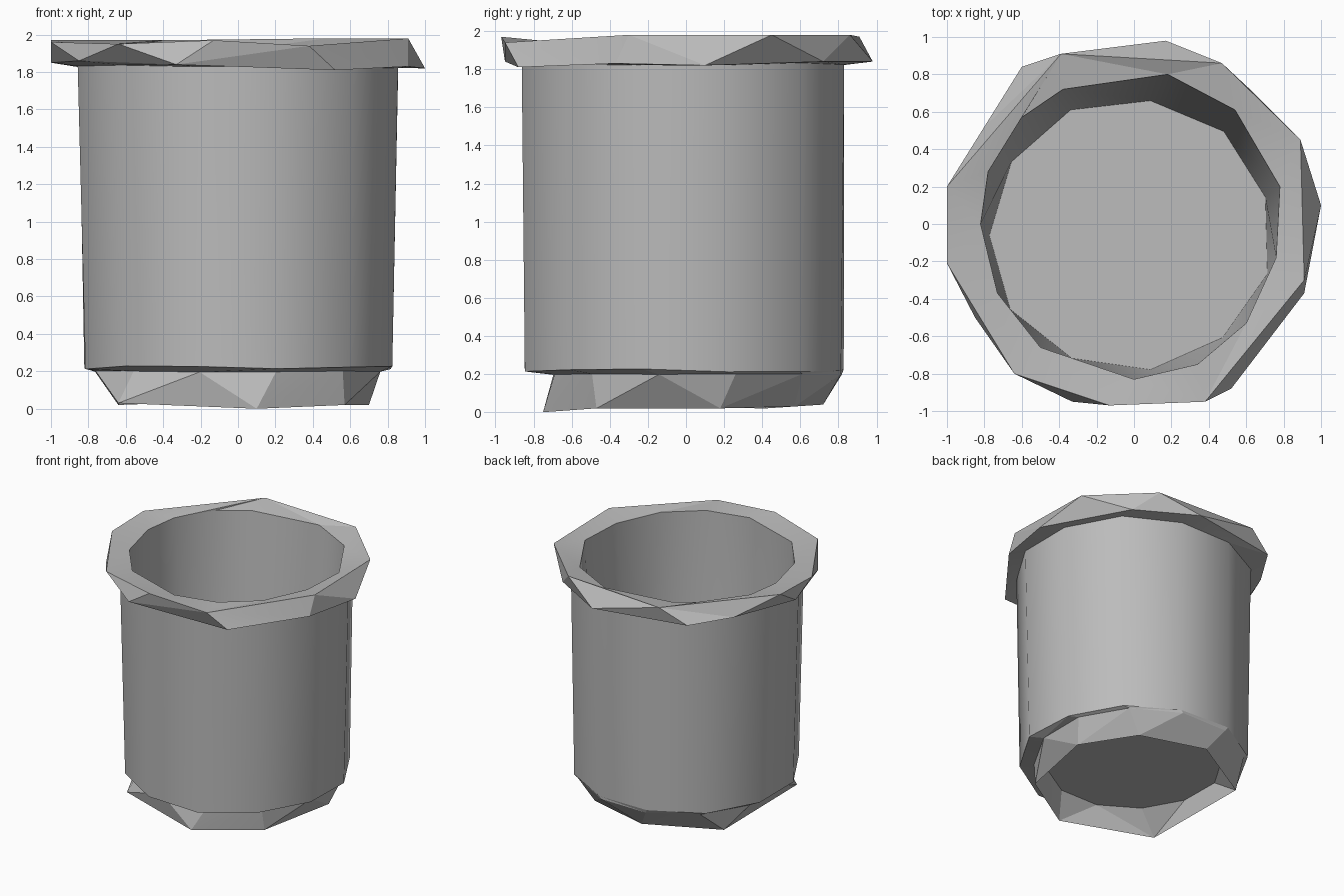
import bpy, bmesh, math, random

random.seed(4)
old = bpy.data.objects.get("Cube")
if old:
    bpy.data.objects.remove(old)

grey = bpy.data.materials.new("plain grey")
grey.use_nodes = True
colour = (0.5, 0.5, 0.5, 1)
grey.diffuse_color = colour
grey.node_tree.nodes["Principled BSDF"].inputs["Base Color"].default_value = colour


def angle(p):
    return math.atan2(p[1], p[0]) % math.tau


def ring(rx, ry, z, cx=0, cy=0, sides=12, wobble=0.01):
    """Slightly uneven round loop of points."""
    pts = []
    for i in range(sides):
        a = math.tau * (i + 0.5) / sides
        r = 1 + random.uniform(-wobble, wobble)
        pts.append((cx + rx * r * math.cos(a), cy + ry * r * math.sin(a),
                    z + random.uniform(-wobble, wobble)))
    return pts


def zip_loops(bm, a, b):
    """Join two loops with triangles, stepping round both by angle."""
    i = j = 0
    na, nb = len(a), len(b)

    def turn(loop, k):
        return angle(loop[k % len(loop)].co) + math.tau * (k // len(loop))

    while i < na or j < nb:
        if j >= nb or (i < na and turn(a, i + 1) <= turn(b, j + 1)):
            bm.faces.new((a[i % na], a[(i + 1) % na], b[j % nb]))
            i += 1
        else:
            bm.faces.new((a[i % na], b[(j + 1) % nb], b[j % nb]))
            j += 1


def shell(name, loops, smooth, cap_first=False, cap_last=False):
    """Skin a series of loops into one object."""
    bm = bmesh.new()
    rows = [[bm.verts.new(p) for p in sorted(l, key=angle)] for l in loops]
    for a, b in zip(rows, rows[1:]):
        zip_loops(bm, a, b)
    if cap_first:
        bm.faces.new(rows[0][::-1])
    if cap_last:
        bm.faces.new(rows[-1])
    mesh = bpy.data.meshes.new(name)
    bm.to_mesh(mesh)
    bm.free()
    mesh.materials.append(grey)
    obj = bpy.data.objects.new(name, mesh)
    bpy.context.collection.objects.link(obj)
    bpy.ops.object.select_all(action="DESELECT")
    obj.select_set(True)
    bpy.context.view_layer.objects.active = obj
    bpy.ops.object.shade_smooth_by_angle(angle=math.radians(smooth))
    return obj


# Loops shared between the parts
wall_bottom = ring(0.85, 0.86, 0.22, cy=-0.01)
wall_top = ring(0.88, 0.875, 1.83, cy=-0.015)
recess = ring(0.79, 0.78, 0.2, cy=0.06, wobble=0.005)
underside = ring(0.66, 0.66, 0.19, wobble=0.005)
floor_edge = ring(0.76, 0.73, 0.24, cx=-0.02, cy=-0.06, sides=11)

foot_edge = [(0.1, -0.75, 0), (0.57, -0.47, 0.02), (0.7, 0.18, 0.02), (0.43, 0.57, 0.03),
             (-0.1, 0.72, 0.04), (-0.64, 0.42, 0.02), (-0.64, -0.53, 0.03)]

rim_low = [(1, 0.1, 1.82), (0.91, -0.37, 1.83), (0.52, -0.88, 1.81), (-0.33, -0.95, 1.84),
           (-0.85, -0.5, 1.86), (-1, 0, 1.85), (-0.8, 0.52, 1.85), (-0.6, 0.84, 1.85),
           (0.17, 0.98, 1.84), (0.62, 0.72, 1.84)]

rim_high = [(0.89, 0.45, 1.98), (0.91, -0.3, 1.98), (0.38, -0.95, 1.94), (-0.13, -0.97, 1.97),
            (-0.64, -0.8, 1.95), (-1, -0.21, 1.96), (-1, 0.2, 1.97), (-0.39, 0.91, 1.97),
            (0.47, 0.86, 1.98)]

opening = [(0.78, 0.2), (0.76, -0.18), (0.6, -0.53), (0.34, -0.75), (0, -0.83), (-0.5, -0.66),
           (-0.73, -0.37), (-0.82, 0), (-0.78, 0.28), (-0.6, 0.57), (-0.38, 0.72),
           (0.18, 0.8), (0.54, 0.61)]
opening = [(x, y, 1.94) for x, y in opening]

# Hollow faceted foot under the pot
shell("foot", [underside, foot_edge, recess, wall_bottom], 10, cap_first=True)

# Round outer wall
shell("outer_wall", [wall_bottom, wall_top], 45)

# Overhanging chipped rim
shell("rim", [wall_top, rim_low, rim_high, opening], 12)

# Tapered inside wall and flat floor
shell("inner_wall", [opening, floor_edge], 45, cap_last=True)
